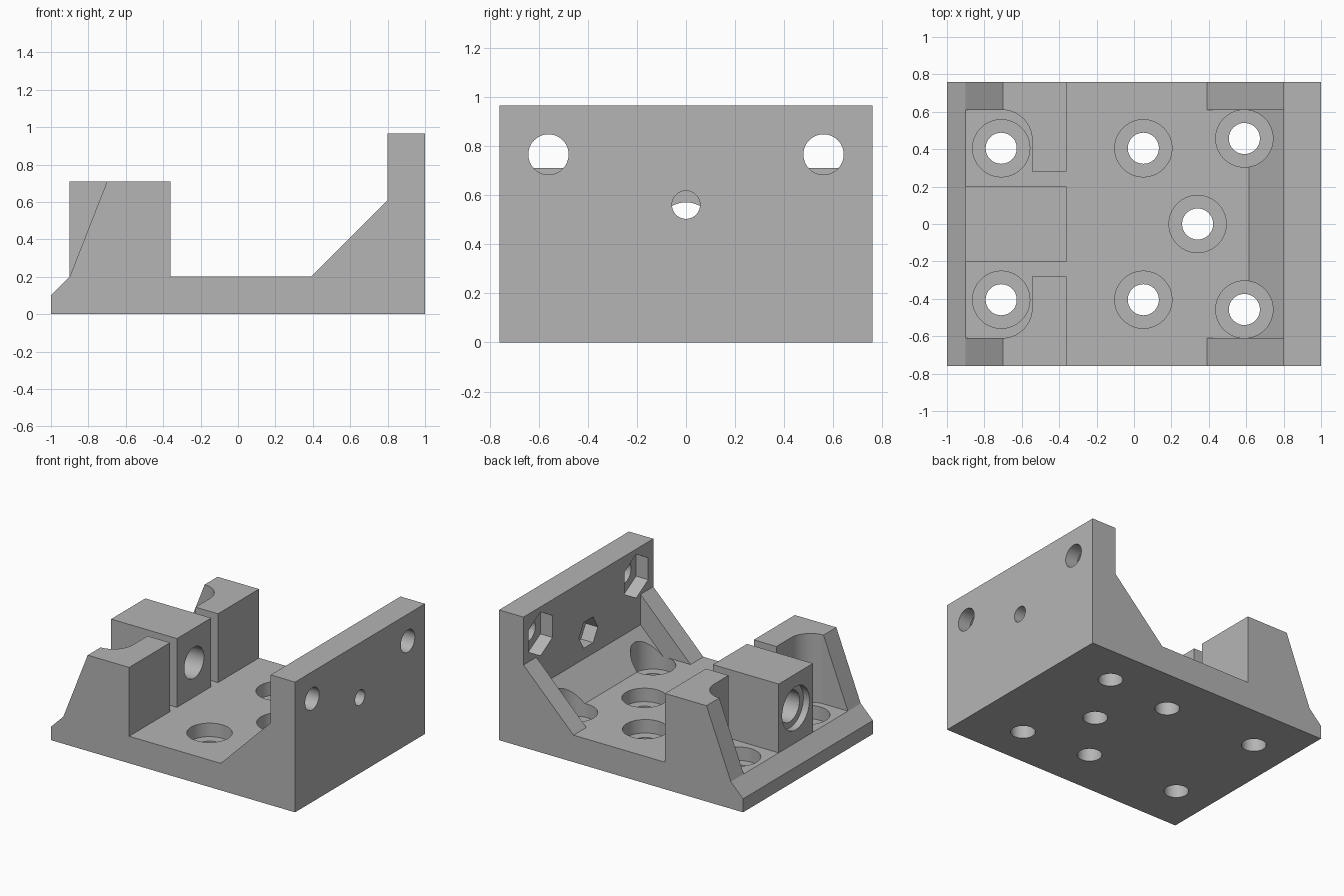
import bpy, bmesh, math
from mathutils import Matrix, Vector

if "Cube" in bpy.data.objects:
    bpy.data.objects.remove(bpy.data.objects["Cube"], do_unlink=True)

grey = bpy.data.materials.new("plain_grey")
grey.use_nodes = True
COLOUR = (0.46, 0.46, 0.46, 1)
grey.diffuse_color = COLOUR
grey.node_tree.nodes["Principled BSDF"].inputs["Base Color"].default_value = COLOUR

HALF_W, FLOOR, POST_TOP = 0.76, 0.2, 0.71


def prism(name, points, offset):
    """Extrude a flat outline of 3D points along an offset."""
    bm = bmesh.new()
    face = bm.faces.new([bm.verts.new(p) for p in points])
    moved = bmesh.ops.extrude_face_region(bm, geom=[face])["geom"]
    bmesh.ops.translate(bm, vec=Vector(offset),
                        verts=[v for v in moved if isinstance(v, bmesh.types.BMVert)])
    bmesh.ops.recalc_face_normals(bm, faces=bm.faces)
    mesh = bpy.data.meshes.new(name)
    bm.to_mesh(mesh)
    bm.free()
    mesh.materials.append(grey)
    obj = bpy.data.objects.new(name, mesh)
    bpy.context.collection.objects.link(obj)
    return obj


def side_prism(name, xz, y0, y1):
    return prism(name, [(x, y0, z) for x, z in xz], (0, y1 - y0, 0))


def cut(target, cutter):
    """Subtract the cutter for good, then discard it."""
    mod = target.modifiers.new("cut", "BOOLEAN")
    mod.operation, mod.solver, mod.object = "DIFFERENCE", "EXACT", cutter
    bpy.context.view_layer.objects.active = target
    bpy.ops.object.modifier_apply(modifier=mod.name)
    bpy.data.objects.remove(cutter, do_unlink=True)


def ring(radius, sides, turn=0):
    angles = [turn + math.tau * i / sides for i in range(sides)]
    return [(radius * math.cos(a), radius * math.sin(a)) for a in angles]


def drill_down(target, x, y, radius, z0, z1):
    pts = [(x + u, y + v, z0) for u, v in ring(radius, 64)]
    cut(target, prism("drill", pts, (0, 0, z1 - z0)))


def drill_across(target, y, z, radius, x0, x1, sides=64, turn=0):
    pts = [(x0, y + u, z + v) for u, v in ring(radius, sides, turn)]
    cut(target, prism("drill", pts, (x1 - x0, 0, 0)))


# Base plate with end wall and the small fillet between them
base = side_prism("base_and_wall", [
    (-1, 0), (1, 0), (1, 0.965), (0.8, 0.965), (0.8, 0.385),
    (0.615, FLOOR), (-0.9, FLOOR), (-1, 0.1)], -HALF_W, HALF_W)

# Counterbored mounting holes through the floor
holes = [(0.34, 0)]
for side in (-1, 1):
    holes += [(-0.71, side * 0.405), (0.05, side * 0.405), (0.59, side * 0.457)]
for x, y in holes:
    drill_down(base, x, y, 0.153, 0.1, 0.6)
    drill_down(base, x, y, 0.083, -0.1, 0.15)

# Wall holes with hexagonal nut pockets on the inner face
for y, z, radius, hex_radius, turn in [(-0.56, 0.765, 0.082, 0.162, math.pi / 6),
                                       (0.56, 0.765, 0.082, 0.162, math.pi / 6),
                                       (0, 0.56, 0.057, 0.11, 0)]:
    drill_across(base, y, z, radius, 0.75, 1.1)
    drill_across(base, y, z, hex_radius, 0.7, 0.9, 6, turn)

parts = [base]
for label, side in (("front", -1), ("back", 1)):
    # Gusset bracing the wall
    parts.append(side_prism(label + "_gusset", [
        (0.39, FLOOR), (0.615, FLOOR), (0.8, 0.385), (0.8, 0.61)],
        side * 0.61, side * HALF_W))

    # Sloped post, hollowed by a pocket with one rounded corner
    post = side_prism(label + "_post", [
        (-0.9, FLOOR), (-0.36, FLOOR), (-0.36, POST_TOP), (-0.7, POST_TOP)],
        side * 0.28, side * HALF_W)
    r, px, py = 0.16, -0.545, 0.61
    outline = [(-1.1, py), (-1.1, 0.1), (px, 0.1)]
    for i in range(17):
        a = math.pi / 2 * i / 16
        outline.append((px - r + r * math.cos(a), py - r + r * math.sin(a)))
    cut(post, prism("pocket", [(x, side * y, 0.1) for x, y in outline], (0, 0, 0.8)))
    parts.append(post)

# Central block with a stepped bore
block = side_prism("centre_block", [
    (-0.9, FLOOR), (-0.36, FLOOR), (-0.36, POST_TOP), (-0.9, POST_TOP)], -0.2, 0.2)
drill_across(block, 0, 0.455, 0.115, -1, -0.2)
drill_across(block, 0, 0.455, 0.16, -1, -0.85)
parts.append(block)

# Smooth bores, crisp edges
bpy.ops.object.select_all(action="DESELECT")
for obj in parts:
    obj.select_set(True)
bpy.context.view_layer.objects.active = base
bpy.ops.object.shade_smooth_by_angle(angle=math.radians(20))
